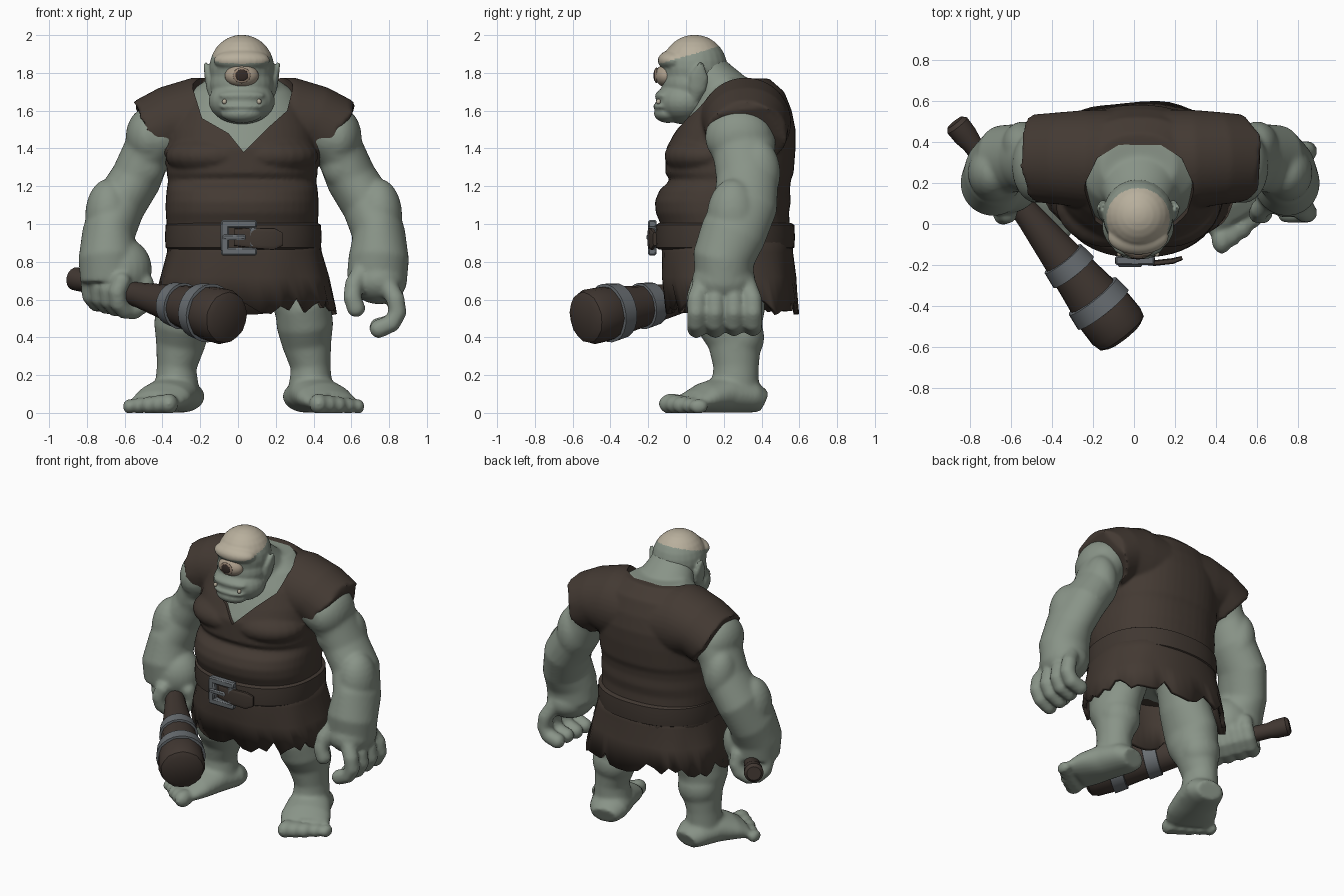
import bpy, bmesh, math, random
from mathutils import Vector, Matrix

random.seed(4)
if "Cube" in bpy.data.objects:
    bpy.data.objects.remove(bpy.data.objects["Cube"])


def material(name, *rgb):
    m = bpy.data.materials.new(name)
    m.use_nodes = True
    m.diffuse_color = (*rgb, 1)
    m.node_tree.nodes["Principled BSDF"].inputs["Base Color"].default_value = (*rgb, 1)
    return m


skin = material("grey green skin", .25, .295, .245)
pale = material("pale scalp", .48, .43, .335)
cloth = material("brown cloth", .057, .042, .033)
leather = material("dark leather", .052, .039, .031)
wood = material("dark wood", .052, .038, .031)
metal = material("grey metal", .14, .155, .168)
flesh = material("eye flesh", .40, .33, .25)
iris = material("brown iris", .31, .23, .17)
black = material("dark pupil", .035, .024, .02)

Y, Z = Vector((0, 1, 0)), Vector((0, 0, 1))
MID = .03


def flip(pts):
    """Mirror points across the body's middle plane."""
    return [(2 * MID - p[0], *p[1:]) for p in pts]


def tube(bm, pts, n=32, ref=Y, tan=None, e=2, rag=0, fold=0, caps=True):
    """Loft ellipses (x, y, z, radius along ref, other radius) along a path."""
    rings = []
    for i, p in enumerate(pts):
        c = Vector(p[:3])
        t = tan or (Vector(pts[min(i + 1, len(pts) - 1)][:3]) - Vector(pts[max(i - 1, 0)][:3])).normalized()
        u = (ref - t * ref.dot(t)).normalized()
        v = t.cross(u)
        ring = []
        for k in range(n):
            a = math.tau * k / n
            ca, sa = (math.copysign(abs(w) ** (2 / e), w) for w in (math.cos(a), math.sin(a)))
            s = 1 + fold * i * math.sin(9 * a + i)
            q = c + (u * p[3] * ca + v * p[4] * sa) * s
            if rag and i == len(pts) - 1:
                q += t * random.uniform(-rag, rag)
            ring.append(bm.verts.new(q))
        rings.append(ring)
    for a, b in zip(rings, rings[1:]):
        for k in range(n):
            bm.faces.new((a[k], a[(k + 1) % n], b[(k + 1) % n], b[k]))
    if caps:
        bm.faces.new(rings[0])
        bm.faces.new(rings[-1])


def ball(bm, c, r):
    m = Matrix.Translation(c) @ Matrix.Diagonal((*r, 1))
    bmesh.ops.create_uvsphere(bm, u_segments=24, v_segments=14, radius=1, matrix=m)


def digit(bm, pts, r):
    tube(bm, [(*p, r, r) for p in pts], 12, ref=Vector((.3, .9, .2)))
    for p in (pts[0], pts[-1]):
        ball(bm, p, (r, r, r))


def box(bm, c, size):
    bmesh.ops.create_cube(bm, size=1, matrix=Matrix.Translation(c) @ Matrix.Diagonal((*size, 1)))


def build(name, bm, *mats, voxel=0, smooth=4, cutter=None):
    """Turn a bmesh into an object, optionally fused by remeshing and then cut."""
    bmesh.ops.recalc_face_normals(bm, faces=bm.faces)
    ob = bpy.data.objects.new(name, bpy.data.meshes.new(name))
    bm.to_mesh(ob.data)
    bm.free()
    bpy.context.collection.objects.link(ob)
    if voxel:
        r = ob.modifiers.new("fuse", 'REMESH')
        r.mode, r.voxel_size = 'VOXEL', voxel
        s = ob.modifiers.new("soften", 'SMOOTH')
        s.factor, s.iterations = .5, smooth
        if cutter:
            b = ob.modifiers.new("cut", 'BOOLEAN')
            b.operation, b.object, b.solver = 'DIFFERENCE', cutter, 'EXACT'
        mesh = bpy.data.meshes.new_from_object(ob.evaluated_get(bpy.context.evaluated_depsgraph_get()))
        ob.modifiers.clear()
        ob.data = mesh
        for v in mesh.vertices:
            v.co.z = max(v.co.z, 0)
    ob.data.materials.clear()
    for m in mats:
        ob.data.materials.append(m)
    ob.data.shade_smooth()
    ob.data.set_sharp_from_angle(angle=math.radians(42))
    return ob


# Torso sections: height, half width, front, back
TORSO = [(.85, .40, -.12, .565), (1.0, .40, -.135, .55), (1.06, .405, -.16, .545), (1.12, .405, -.165, .555),
         (1.18, .40, -.14, .55), (1.23, .392, -.085, .555), (1.27, .40, -.11, .57), (1.4, .40, -.105, .58),
         (1.5, .39, -.055, .58), (1.6, .36, 0, .56), (1.7, .30, .06, .52), (1.77, .2, .13, .44)]
SKIRT = [(.96, .395, -.13, .56), (.85, .41, -.13, .565), (.72, .445, -.13, .58), (.565, .48, -.105, .595)]


def sections(rows, inset=0, x=MID - .008):
    return [(x, (f + b) / 2, z, (b - f) / 2 - inset, w - inset) for z, w, f, b in rows]


def torso(bm, inset):
    tube(bm, sections(TORSO, inset), 48, tan=Z, e=2.3)
    for x in (-.12, .16):
        ball(bm, (x, .11, 1.36), (.265 - inset, .225 - inset, .12 - inset))


# Club axis, shared by the club and the gripping hand
KNOB, TIP = Vector((-.86, .48, .71)), Vector((-.06, -.53, .505))
AXIS = (TIP - KNOB).normalized()


def on_club(t, r):
    return (*KNOB.lerp(TIP, t), r, r)


# Skin body: trunk, neck, arms, legs, feet and hands fused together
bm = bmesh.new()
torso(bm, .02)
tube(bm, [(.025, .28, 1.48, .22, .26), (.025, .24, 1.645, .165, .22), (.025, .13, 1.765, .13, .165),
          (.025, .07, 1.85, .11, .13)])
arm = [(.2, .3, 1.53, .2, .19), (.4, .3, 1.51, .195, .165), (.5, .29, 1.45, .185, .15), (.55, .31, 1.36, .165, .13),
       (.6, .325, 1.24, .165, .135), (.69, .315, 1.1, .17, .14), (.745, .25, .95, .175, .14),
       (.745, .2, .82, .165, .16), (.735, .2, .7, .15, .16)]
muscles = [((.53, .28, 1.46), (.125, .18, .16)), ((.55, .26, 1.32), (.11, .11, .14)),
           ((.60, .38, 1.27), (.105, .12, .18)), ((.745, .25, 1.04), (.125, .14, .2)),
           ((.37, .13, .53), (.09, .08, .08)), ((.36, .29, .40), (.135, .125, .14))]
leg = [(.24, .24, .88, .17, .14), (.29, .23, .7, .18, .15), (.345, .225, .55, .195, .15), (.355, .235, .46, .175, .15),
       (.365, .26, .36, .14, .13), (.385, .265, .24, .12, .105), (.385, .26, .15, .125, .115), (.37, .27, .05, .13, .12)]
foot = [(.345, .41, .06, .06, .09), (.355, .35, .085, .085, .125), (.405, .21, .10, .10, .14),
        (.455, .1, .08, .08, .16), (.495, .03, .055, .055, .155)]
for side in (list, flip):
    tube(bm, side(arm))
    tube(bm, side(leg))
    tube(bm, side(foot), ref=Z)
    for c, r in muscles:
        ball(bm, side([c])[0], r)
    for k in range(5):
        off, r = -.115 + .063 * k, .056 - .004 * k
        c = (.522 + .82 * off, -.002 + .5 * off - .014 * (k < 3), r * .85)
        ball(bm, side([c])[0], (r * .92, r * 1.3, r))
# Open left hand
ball(bm, (.745, .2, .70), (.15, .17, .125))
for k in range(4):
    y = .055 + .1 * k
    digit(bm, [(.79, .8 * y + .04, .68), (.835, y, .60), (.845, y, .53), (.815, y, .475),
               (.745, y, .455 - .01 * (k < 2))], .05)
digit(bm, [(.66, .12, .76), (.612, .07, .68), (.605, .05, .61), (.625, .05, .555)], .05)
# Closed right hand
grip = Vector(on_club(.28, 0)[:3])
ball(bm, grip + Vector((0, 0, .05)), (.13, .14, .1))
ball(bm, (-.62, .2, .76), (.165, .15, .17))
side_axis = AXIS.cross(Z).normalized()
up_axis = side_axis.cross(AXIS)
for k in range(4):
    c = grip + AXIS * (-.12 + .08 * k)
    digit(bm, [c + (side_axis * math.cos(a) + up_axis * math.sin(a)) * .1
               for a in (math.radians(40 - 36 * j) for j in range(8))], .048)
build("skin_body", bm, skin, voxel=.012, smooth=9)

# Head with brow, jaw, lips and ears
bm = bmesh.new()
ball(bm, (.02, .045, 1.825), (.172, .175, .177))
ball(bm, (.02, -.01, 1.65), (.176, .15, .122))
ball(bm, (.02, .025, 1.74), (.17, .155, .13))
ball(bm, (.02, -.06, 1.865), (.15, .09, .06))
ball(bm, (.02, -.095, 1.585), (.11, .075, .05))
ball(bm, (.02, -.115, 1.622), (.12, .06, .024))
ball(bm, (.02, -.11, 1.678), (.125, .055, .034))
ear = [(.165, .04, 1.66, .03, .03), (.19, .06, 1.72, .05, .028), (.205, .07, 1.78, .05, .022),
       (.225, .08, 1.855, .012, .01)]
for side in (list, flip):
    tube(bm, [(p[0] - .01, *p[1:]) for p in side(ear)], 16)
head = build("head", bm, skin, pale, voxel=.008, smooth=7)
for f in head.data.polygons:
    x, y, z = f.center
    f.material_index = int(z > 1.85 + .3 * max(y + .13, 0) and abs(x - .02) < .16)

# Eye and tusks
for name, c, r, m in (("eye", (.02, -.105, 1.785), (.09, .06, .06), flesh),
                      ("iris", (.02, -.157, 1.787), (.046, .011, .042), iris),
                      ("pupil", (.02, -.164, 1.787), (.034, .008, .031), black),
                      ("right_tusk", (-.072, -.146, 1.648), (.012, .012, .014), pale),
                      ("left_tusk", (.112, -.146, 1.648), (.012, .012, .014), pale)):
    bm = bmesh.new()
    ball(bm, c, r)
    build(name, bm, m)

# Neckline cutter, V-shaped in front and rounded behind
NECK = [(.03, 1.38), (.17, 1.52), (.26, 1.60), (.29, 1.72), (.26, 1.95), (-.21, 1.95), (-.24, 1.72), (-.19, 1.56),
        (-.05, 1.48)]
bm = bmesh.new()
rings = [[bm.verts.new((MID + (x - MID) * s, y, 1.76 + (z - 1.76) * s)) for x, z in NECK]
         for y, s in ((-.4, 1), (.2, 1), (.32, .8), (.385, .4))]
for a, b in zip(rings, rings[1:]):
    for k in range(len(NECK)):
        j = (k + 1) % len(NECK)
        bm.faces.new((a[k], a[j], b[j], b[k]))
bm.faces.new(rings[0])
bm.faces.new(rings[-1])
cutter = build("neckline_cutter", bm, cloth)
cutter.hide_render = True
cutter.hide_set(True)

# Tunic with cap sleeves
bm = bmesh.new()
torso(bm, 0)
sleeve = [(.1, .31, 1.53, .25, .24), (.3, .315, 1.54, .24, .235), (.42, .32, 1.53, .225, .20),
          (.525, .32, 1.475, .215, .195)]
for side in (list, flip):
    tube(bm, side(sleeve), 40, rag=.025)
build("tunic", bm, cloth, voxel=.012, smooth=3, cutter=cutter)

# Ragged skirt
bm = bmesh.new()
tube(bm, sections(SKIRT, x=.035), 56, tan=Z, e=2.4, rag=.045, fold=.006, caps=False)
skirt = build("skirt", bm, cloth)
skirt.modifiers.new("thickness", 'SOLIDIFY').thickness = .025

# Belt with loose end and buckle
bm = bmesh.new()
tube(bm, [(.028, .207, z, .35 + d, .395 + d)
          for z, d in ((.865, 0), (.875, .016), (.93, .02), (.995, .016), (1.005, 0))], 56, tan=Z, e=2.3)
build("belt", bm, leather)
bm = bmesh.new()
tube(bm, [(-.02, -.18, .93, .012, .045), (.1, -.19, .925, .014, .055), (.19, -.18, .92, .014, .058),
          (.235, -.165, .92, .01, .035)], 16, e=4)
build("belt_end", bm, leather)
bm = bmesh.new()
for z in (.855, 1.0):
    box(bm, (.005, -.178, z), (.19, .045, .042))
for x in (-.07, .08):
    box(bm, (x, -.178, .93), (.044, .045, .15 if x < 0 else .11))
box(bm, (-.02, -.202, .93), (.12, .016, .03))
buckle = build("buckle", bm, metal)
buckle.modifiers.new("rounding", 'BEVEL').width = .01

# Club and its bands
bm = bmesh.new()
tube(bm, [on_club(*p) for p in ((-.015, .045), (0, .062), (.05, .06), (.09, .05), (.3, .052), (.45, .07), (.6, .094),
                                (.75, .118), (.9, .145), (.97, .148), (1.0, .135), (1.015, .1))], 18, fold=.002)
build("club", bm, wood)
for name, t, r in (("inner_band", .675, .119), ("outer_band", .855, .152)):
    bm = bmesh.new()
    tube(bm, [on_club(t + d, r + d * .16 - g) for d, g in ((-.036, .03), (-.032, 0), (.032, 0), (.036, .03))], 24)
    build(name, bm, metal)
